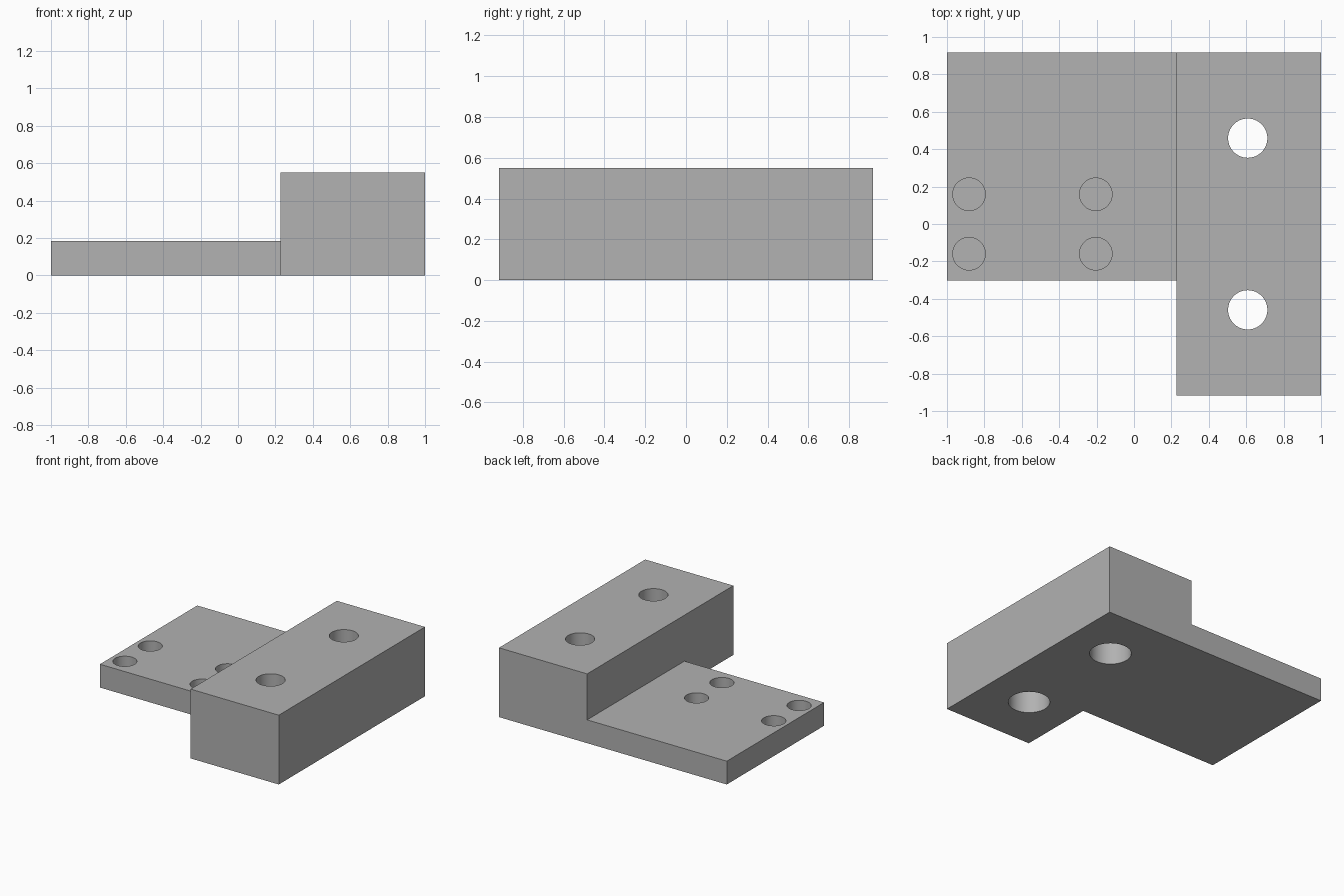
import bpy, bmesh, math
from mathutils import Matrix, Vector

cube = bpy.data.objects.get("Cube")
if cube:
    bpy.data.objects.remove(cube, do_unlink=True)

# Main dimensions
HALF_Y = 0.917
STEP_X = 0.226
PLATE_FRONT = -0.303
PLATE_TOP = 0.185
BLOCK_TOP = 0.55

# Single grey material
grey = bpy.data.materials.new("plain_grey")
grey.use_nodes = True
colour = (0.445, 0.445, 0.445, 1)
grey.diffuse_color = colour
grey.node_tree.nodes["Principled BSDF"].inputs["Base Color"].default_value = colour


def make_object(name, bm):
    mesh = bpy.data.meshes.new(name)
    bm.to_mesh(mesh)
    bm.free()
    mesh.materials.append(grey)
    obj = bpy.data.objects.new(name, mesh)
    bpy.context.collection.objects.link(obj)
    return obj


def raise_faces(bm, faces, height):
    """Extrude faces upward and return the new top faces."""
    out = bmesh.ops.extrude_face_region(bm, geom=faces)["geom"]
    verts = [g for g in out if isinstance(g, bmesh.types.BMVert)]
    bmesh.ops.translate(bm, verts=verts, vec=Vector((0, 0, height)))
    return [g for g in out if isinstance(g, bmesh.types.BMFace)]


# Stepped bracket: L-shaped footprint, with the block side raised higher
bm = bmesh.new()
outline = [(-1, HALF_Y), (-1, PLATE_FRONT), (STEP_X, PLATE_FRONT),
           (STEP_X, -HALF_Y), (1, -HALF_Y), (1, HALF_Y), (STEP_X, HALF_Y)]
v = [bm.verts.new((x, y, 0)) for x, y in outline]
base = [bm.faces.new((v[0], v[1], v[2], v[6])),
        bm.faces.new((v[2], v[3], v[4], v[5], v[6]))]
tops = raise_faces(bm, base, PLATE_TOP)
block = max(tops, key=lambda f: f.calc_center_median().x)
raise_faces(bm, [block], BLOCK_TOP - PLATE_TOP)
# Close the underside if the extrusion consumed the footprint
open_edges = [e for e in bm.edges if e.is_boundary]
if open_edges:
    bmesh.ops.holes_fill(bm, edges=open_edges)
bmesh.ops.recalc_face_normals(bm, faces=bm.faces)
bmesh.ops.dissolve_limit(bm, angle_limit=math.radians(1),
                         verts=bm.verts, edges=bm.edges)
bracket = make_object("stepped_bracket", bm)


def drill(name, x, y, radius, bottom, top):
    """Cut a vertical round hole in the bracket."""
    cut = bmesh.new()
    bmesh.ops.create_cone(cut, cap_ends=True, segments=64,
                          radius1=radius, radius2=radius, depth=top - bottom,
                          matrix=Matrix.Translation((x, y, (top + bottom) / 2)))
    cutter = make_object(name, cut)
    cutter.hide_render = True
    mod = bracket.modifiers.new(name, 'BOOLEAN')
    mod.operation = 'DIFFERENCE'
    mod.solver = 'EXACT'
    mod.object = cutter
    bpy.context.view_layer.objects.active = bracket
    bpy.ops.object.modifier_apply(modifier=name)
    bpy.data.objects.remove(cutter, do_unlink=True)


for side in (-1, 1):
    # Through holes in the block, widened from below
    drill("bolt_hole", 0.608, side * 0.459, 0.105, -0.1, BLOCK_TOP + 0.1)
    drill("counterbore", 0.608, side * 0.459, 0.151, -0.1, 0.21)
    # Blind holes in the plate
    for x in (-0.882, -0.204):
        drill("blind_hole", x, side * 0.159, 0.087, 0.06, PLATE_TOP + 0.1)

# Smooth hole walls with crisp edges
bpy.ops.object.select_all(action='DESELECT')
bracket.select_set(True)
bpy.context.view_layer.objects.active = bracket
bpy.ops.object.shade_smooth_by_angle(angle=math.radians(30))
